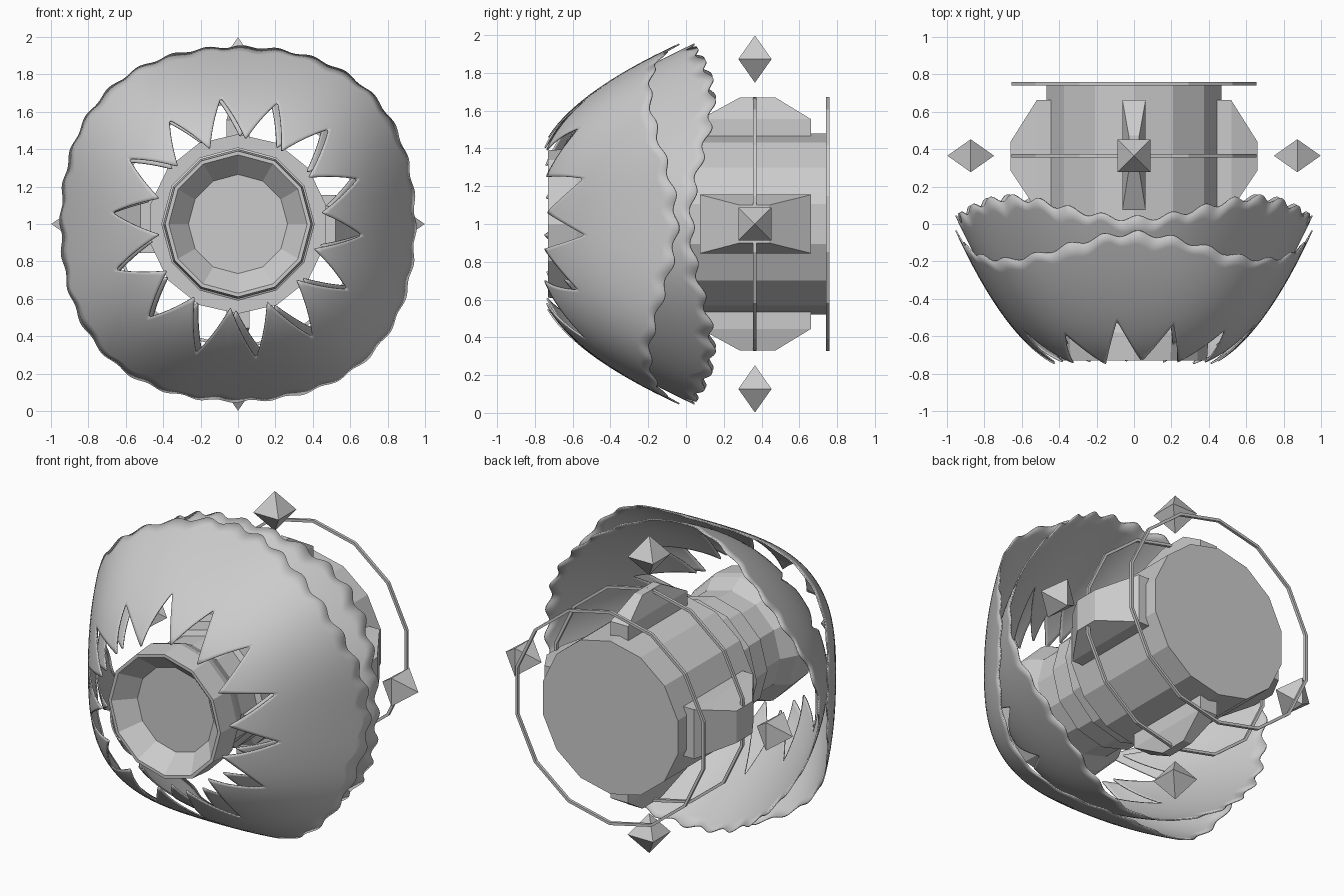
import bpy, bmesh, math, random
from mathutils import Matrix, Vector

if "Cube" in bpy.data.objects:
    bpy.data.objects.remove(bpy.data.objects["Cube"])

random.seed(4)
CZ = 1.0  # height of the main axis, which runs along y


def make(name, verts, faces, smooth=False):
    me = bpy.data.meshes.new(name)
    me.from_pydata([tuple(v) for v in verts], [], faces)
    bm = bmesh.new()
    bm.from_mesh(me)
    bmesh.ops.recalc_face_normals(bm, faces=bm.faces)
    bm.to_mesh(me)
    bm.free()
    for p in me.polygons:
        p.use_smooth = smooth
    ob = bpy.data.objects.new(name, me)
    bpy.context.collection.objects.link(ob)
    return ob


def lathe(name, profile, n, closed=False):
    """Revolve (radius, y) points around the main axis with n flat sides."""
    verts, faces = [], []
    for r, y in profile:
        for i in range(n):
            a = 2 * math.pi * i / n
            verts.append((r * math.sin(a), y, CZ + r * math.cos(a)))
    m = len(profile)
    for k in range(m if closed else m - 1):
        k2 = (k + 1) % m
        for i in range(n):
            j = (i + 1) % n
            faces.append((k * n + i, k * n + j, k2 * n + j, k2 * n + i))
    if not closed:
        faces.append(tuple(range(n)))
        faces.append(tuple((m - 1) * n + i for i in range(n)))
    return make(name, verts, faces)


def around(quarter):
    """Turn a part built pointing up (+z) to one of four sides."""
    return Matrix.Translation((0, 0, CZ)) @ Matrix.Rotation(quarter * math.pi / 2, 4, 'Y')


# Main drum
lathe("drum", [(0.48, 0.75), (0.48, 0.0)], 14)

# Stepped neck and recessed front bezel
lathe("neck", [(0.41, 0.02), (0.41, -0.12), (0.37, -0.14), (0.37, -0.28),
               (0.34, -0.30), (0.34, -0.45), (0.39, -0.54), (0.40, -0.58),
               (0.39, -0.73), (0.37, -0.73), (0.265, -0.62)], 12)

# Two thin hoops
for name, y in (("middle_hoop", 0.365), ("rear_hoop", 0.75)):
    lathe(name, [(0.655, y - 0.009), (0.672, y - 0.009),
                 (0.672, y + 0.009), (0.655, y + 0.009)], 14, closed=True)


# Tapered fins on the drum: narrow above and below, wide at the sides
def fin(name, quarter, base_w, top_w, shoulder, top, y_top):
    levels = [(0.40, base_w, 0.075, 0.662), (shoulder, base_w, 0.075, 0.662),
              (top, top_w, 0.285, y_top)]
    verts = []
    for z, w, y0, y1 in levels:
        verts += [(-w, y0, z), (w, y0, z), (w, y1, z), (-w, y1, z)]
    faces = [(0, 1, 2, 3), (8, 9, 10, 11)]
    for k in (0, 4):
        for i in range(4):
            j = (i + 1) % 4
            faces.append((k + i, k + j, k + 4 + j, k + 4 + i))
    make(name, [around(quarter) @ Vector(v) for v in verts], faces)


# Floating eight-sided crystals
def crystal(name, quarter):
    h, w, c, y = 0.125, 0.088, 0.873, 0.365
    verts = [(-w, y - w, c), (w, y - w, c), (w, y + w, c), (-w, y + w, c),
             (0, y, c + h), (0, y, c - h)]
    faces = [(i, (i + 1) % 4, t) for i in range(4) for t in (4, 5)]
    make(name, [around(quarter) @ Vector(v) for v in verts], faces)


for q, side in enumerate(("top", "right", "bottom", "left")):
    if q % 2:
        fin(side + "_fin", q, 0.155, 0.10, 0.52, 0.66, 0.44)
    else:
        fin(side + "_fin", q, 0.062, 0.028, 0.555, 0.67, 0.473)
    crystal(side + "_crystal", q)


# Thin petal bowls with a toothed inner edge and a scalloped rim.
# Rim radius and rim y are given at the four sides and at the four corners.
def bowl(name, y_in, r_side, r_corner, y_side, y_corner, phase, tip):
    n, rings, teeth = 448, 14, 14
    depth = [random.uniform(0.22, 0.29) for _ in range(teeth)]
    tips = [random.uniform(-0.02, 0.02) for _ in range(teeth)]
    verts, faces = [], []
    for i in range(n):
        a = 2 * math.pi * i / n
        t = (teeth * a / (2 * math.pi) + phase) % teeth
        k, f = int(t), t % 1
        start = tips[k] * (1 - f) + tips[(k + 1) % teeth] * f
        r_in = tip + start + depth[k] * (1 - abs(2 * f - 1)) ** 1.15
        c = (1 - math.cos(4 * a)) / 2
        rim = r_side + (r_corner - r_side) * c
        y_rim = y_side + (y_corner - y_side) * c
        r_out = rim + 0.007 * math.sin(32 * a + phase)
        for j in range(rings):
            r = r_in + (r_out - r_in) * j / (rings - 1)
            u = (r - 0.4) / (rim - 0.4)
            y = y_in + (y_rim - y_in) * (0.35 * u + 0.65 * u * u)
            verts.append((r * math.sin(a), y, CZ + r * math.cos(a)))
    for i in range(n):
        i2 = (i + 1) % n
        for j in range(rings - 1):
            faces.append((i * rings + j, i2 * rings + j,
                          i2 * rings + j + 1, i * rings + j + 1))
    ob = make(name, verts, faces, smooth=True)
    mod = ob.modifiers.new("thickness", 'SOLIDIFY')
    mod.thickness = 0.008
    mod.offset = 0


bowl("outer_petal_bowl", -0.76, 0.945, 0.995, -0.05, -0.19, 0.8, 0.44)
bowl("inner_petal_bowl", -0.68, 0.945, 0.93, 0.03, 0.14, 0.95, 0.47)
